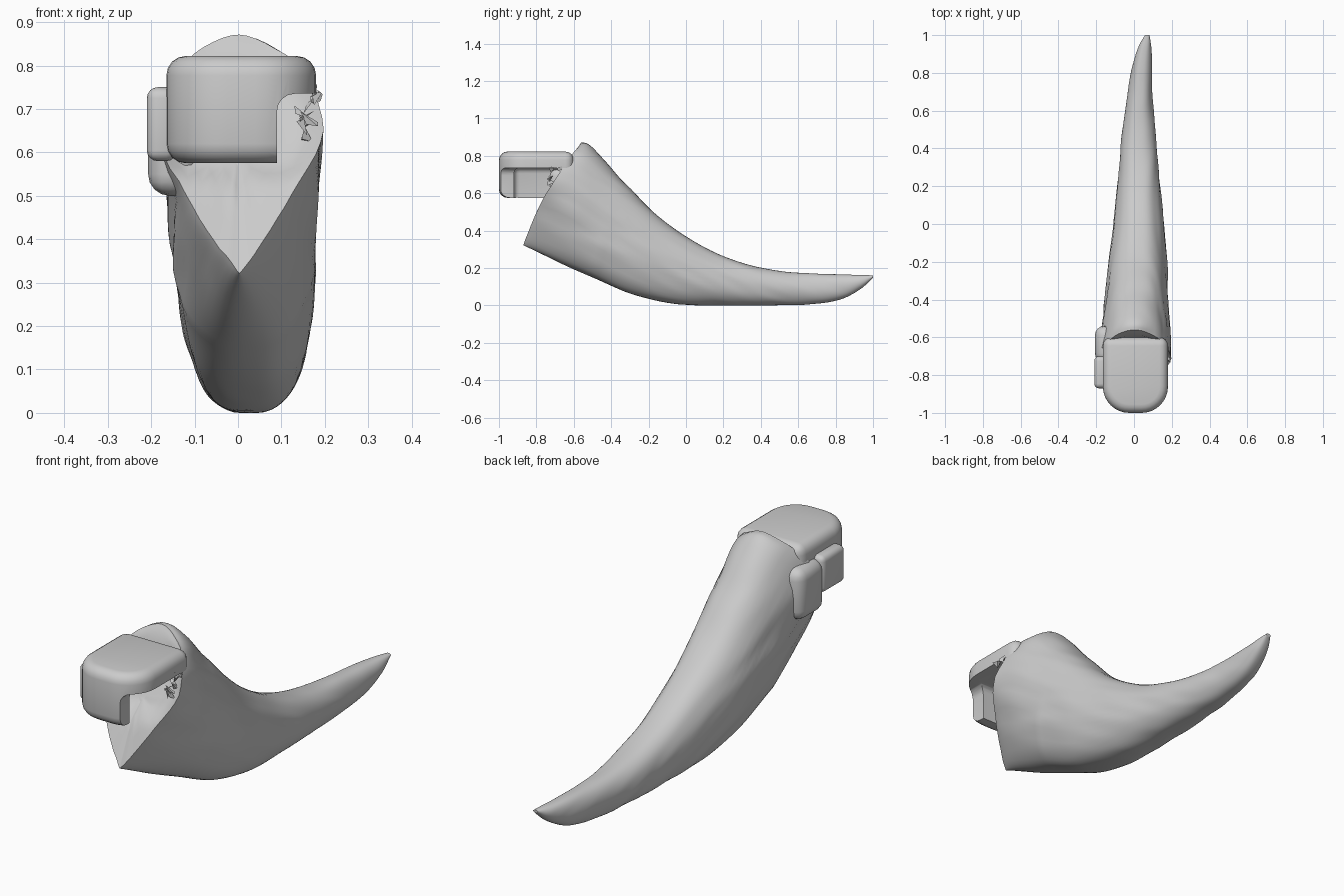
import bpy, bmesh, math, random
from mathutils import Vector, noise

default = bpy.data.objects.get("Cube")
if default:
    bpy.data.objects.remove(default, do_unlink=True)

grey = bpy.data.materials.new("plain grey")
grey.use_nodes = True
COLOUR = (0.6, 0.6, 0.6, 1)
grey.diffuse_color = COLOUR
grey.node_tree.nodes["Principled BSDF"].inputs["Base Color"].default_value = COLOUR


def finish(bm, name, angle=40):
    """Turn a bmesh into a smooth-shaded object."""
    bmesh.ops.recalc_face_normals(bm, faces=bm.faces)
    mesh = bpy.data.meshes.new(name)
    bm.to_mesh(mesh)
    bm.free()
    mesh.materials.append(grey)
    obj = bpy.data.objects.new(name, mesh)
    bpy.context.collection.objects.link(obj)
    smooth(obj, angle)
    return obj


def smooth(obj, angle=40):
    bpy.ops.object.select_all(action="DESELECT")
    obj.select_set(True)
    bpy.context.view_layer.objects.active = obj
    bpy.ops.object.shade_smooth_by_angle(angle=math.radians(angle))


def rounded_box(name, low, high, radius, corner=0):
    """Box between two corners; its front upright edges may be rounder than the rest."""
    low, high = Vector(low), Vector(high)
    middle = (low + high) / 2
    bm = bmesh.new()
    bmesh.ops.create_cube(bm, size=1)
    for v in bm.verts:
        v.co = middle + v.co * (high - low)
    if corner:
        upright = [e for e in bm.edges if all(v.co.y < middle.y for v in e.verts)
                   and abs(e.verts[0].co.z - e.verts[1].co.z) > 0.01]
        bmesh.ops.bevel(bm, geom=upright, offset=corner, segments=8, profile=0.5, affect="EDGES")
    sharp = [e for e in bm.edges if e.calc_face_angle(0) > 1]
    bmesh.ops.bevel(bm, geom=sharp, offset=radius, segments=4, profile=0.5, affect="EDGES")
    return finish(bm, name)


def catmull(points, t):
    """Smooth curve through rows of numbers."""
    i = min(int(t), len(points) - 2)
    f = t - i
    a, b, c, d = (Vector(points[max(0, min(len(points) - 1, k))]) for k in range(i - 1, i + 3))
    return b + f * (c - a) / 2 + f**2 * (a - 2.5 * b + 2 * c - d / 2) + f**3 * (1.5 * (b - c) + (d - a) / 2)


def ramp(value, start, end):
    return max(0, min(1, (value - start) / (end - start)))


# Horn sections: keel y, keel z, crest y, crest z, centre x, half width
SECTIONS = [
    (-0.87, 0.32, -0.56, 0.87, 0.003, 0.207),
    (-0.72, 0.25, -0.5, 0.845, 0.008, 0.192),
    (-0.5, 0.15, -0.35, 0.68, 0.012, 0.17),
    (-0.28, 0.055, -0.15, 0.48, 0.02, 0.155),
    (-0.05, 0.006, 0.05, 0.34, 0.025, 0.133),
    (0.2, 0, 0.25, 0.245, 0.025, 0.112),
    (0.45, 0, 0.47, 0.19, 0.025, 0.09),
    (0.65, 0.004, 0.67, 0.17, 0.03, 0.068),
    (0.82, 0.03, 0.83, 0.166, 0.042, 0.053),
    (0.93, 0.085, 0.93, 0.163, 0.056, 0.036),
    (1, 0.148, 1, 0.16, 0.07, 0.012),
]
SIDES, STEPS = 56, 10


def section(t):
    ky, kz, cy, cz, x, half = catmull(SECTIONS, t)
    keel = ramp(t, 2, 0)              # the front end is pointed below
    points = []
    for k in range(SIDES):
        a = math.tau * k / SIDES
        s = (1 - math.cos(a)) / 2
        side = math.sin(a)
        power = 0.8 + 0.3 * keel * ramp(s, 0.5, 0.8)
        width = math.copysign(abs(side) ** power, side)
        if s < 0.6:
            vee = math.copysign((s / 0.6) ** 0.9, side)
            width += (vee - width) * keel
        bulge = 0.035 * keel * math.sin(math.pi * s)
        p = Vector((x + half * width, ky + (cy - ky) * s - bulge, kz + (cz - kz) * s))
        # Long shallow ridges along the grain
        grain = noise.noise(Vector((p.x * 12, p.y * 4, p.z * 18 + p.y * 9)))
        p.x += grain * 0.05 * half * abs(side)
        p.z = max(0, p.z + grain * 0.03 * half)
        points.append(p)
    return points


bm = bmesh.new()
rings = []
last = len(SECTIONS) - 1
for n in range(last * STEPS + 1):
    rings.append([bm.verts.new(p) for p in section(n / STEPS)])

# Front end, sunk slightly between the ledge and the cap
rim = [v.co.copy() for v in rings[0]]
hub = Vector((0, -0.74, 0.6))
for shrink in (0.95, 0.86, 0.7, 0.5, 0.3, 0.12):
    ring = []
    for p in rim:
        q = hub.lerp(p, shrink)
        q.y += 0.04 * ramp(shrink, 1, 0.75) * ramp(q.z, 0.53, 0.57) * ramp(q.z, 0.82, 0.74)
        ring.append(bm.verts.new(q))
    rings.insert(0, ring)
for first, second in zip(rings, rings[1:]):
    for k in range(SIDES):
        j = (k + 1) % SIDES
        bm.faces.new((first[k], first[j], second[j], second[k]))
bm.faces.new(rings[0])
bm.faces.new(rings[-1])
finish(bm, "horn", 50)

# Hooked cap: a rounded block hollowed from below and open on one side
cap = rounded_box("cap", (-0.165, -1, 0.575), (0.18, -0.6, 0.822), 0.045, 0.14)
hollow = rounded_box("cap_hollow_cutter", (-0.115, -0.92, 0.4), (0.4, -0.4, 0.735), 0.03)
opening = rounded_box("cap_opening_cutter", (0.09, -1.2, 0.4), (0.4, -0.4, 0.735), 0.04)
for cutter in (hollow, opening):
    mod = cap.modifiers.new("cut", "BOOLEAN")
    mod.operation = "DIFFERENCE"
    mod.solver = "EXACT"
    mod.object = cutter
    bpy.context.view_layer.objects.active = cap
    bpy.ops.object.modifier_apply(modifier=mod.name)
    bpy.data.objects.remove(cutter, do_unlink=True)
smooth(cap)

# Side flange and the swelling behind it on the horn
rounded_box("side_flange", (-0.21, -0.87, 0.58), (-0.14, -0.7, 0.75), 0.025)
rounded_box("side_swelling", (-0.207, -0.735, 0.5), (-0.09, -0.54, 0.74), 0.05)

# Torn splinters where the cap meets the open side
random.seed(4)
bm = bmesh.new()
for _ in range(14):
    centre = Vector((random.uniform(0.15, 0.18), random.uniform(-0.73, -0.66), random.uniform(0.64, 0.75)))
    corners = [centre + Vector([random.uniform(-0.022, 0.022) for _ in range(3)]) for _ in range(4)]
    verts = [bm.verts.new(c) for c in corners]
    for skip in range(4):
        bm.faces.new([v for k, v in enumerate(verts) if k != skip])
finish(bm, "torn_splinters", 10)
